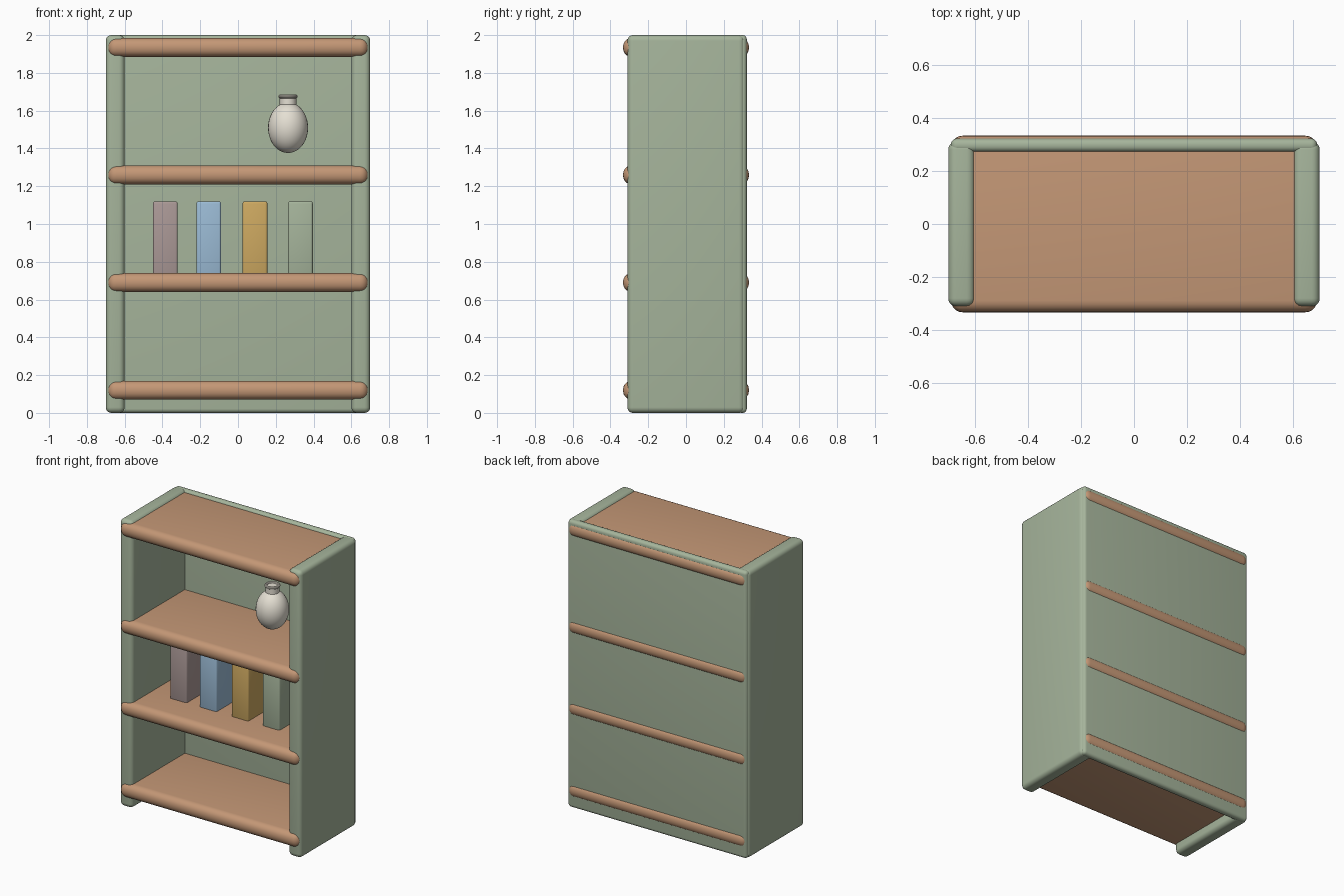
import bpy
import math

if "Cube" in bpy.data.objects:
    bpy.data.objects.remove(bpy.data.objects["Cube"])


def material(name, rgb):
    m = bpy.data.materials.new(name)
    m.diffuse_color = (*rgb, 1)
    m.use_nodes = True
    m.node_tree.nodes["Principled BSDF"].inputs["Base Color"].default_value = m.diffuse_color
    return m


GREEN = material("sage paint", (0.38, 0.46, 0.33))
WOOD = material("warm wood", (0.55, 0.31, 0.18))
CREAM = material("cream glaze", (0.78, 0.74, 0.65))


def finish(ob, name, mat):
    ob.name = name
    ob.data.materials.append(mat)
    bpy.ops.object.shade_smooth_by_angle(angle=math.radians(35))
    return ob


def rounded_box(name, lo, hi, bevel, mat, segments=5):
    center = [(a + b) / 2 for a, b in zip(lo, hi)]
    bpy.ops.mesh.primitive_cube_add(size=1, location=center)
    ob = bpy.context.object
    ob.scale = [b - a for a, b in zip(lo, hi)]
    bpy.ops.object.transform_apply(location=False, rotation=False, scale=True)
    mod = ob.modifiers.new("rounding", 'BEVEL')
    mod.width = bevel
    mod.segments = segments
    bpy.ops.object.modifier_apply(modifier=mod.name)
    return finish(ob, name, mat)


# Upright side panels
for side, x in (("left", -0.65), ("right", 0.65)):
    rounded_box(side + "_side_panel", (x - 0.05, -0.31, 0), (x + 0.05, 0.31, 2), 0.03, GREEN)

# Back panel
rounded_box("back_panel", (-0.69, 0.272, 0), (0.69, 0.322, 2), 0.022, GREEN)

# Four shelves that poke through the front and the back
for i, z in enumerate((0.12, 0.69, 1.26, 1.935)):
    rounded_box(f"shelf_{i + 1}", (-0.69, -0.333, z - 0.05), (0.69, 0.333, z + 0.05), 0.045, WOOD)

# Row of books
books = (("mauve", -0.385, (0.41, 0.32, 0.31)), ("blue", -0.155, (0.33, 0.50, 0.67)),
         ("ochre", 0.09, (0.62, 0.40, 0.12)), ("sage", 0.33, (0.38, 0.46, 0.33)))
for name, x, rgb in books:
    rounded_box(name + "_book", (x - 0.066, -0.11, 0.73), (x + 0.066, 0.11, 1.12),
                0.012, material(name + " cover", rgb), 3)

# Vase: egg-shaped body, neck and rim
VX = 0.265
bpy.ops.mesh.primitive_uv_sphere_add(segments=32, ring_count=20, radius=1, location=(VX, 0, 1.51))
bpy.context.object.scale = (0.106, 0.106, 0.134)
bpy.ops.object.transform_apply(location=False, rotation=False, scale=True)
finish(bpy.context.object, "vase_body", CREAM)
bpy.ops.mesh.primitive_cylinder_add(vertices=32, radius=0.044, depth=0.07, location=(VX, 0, 1.64))
finish(bpy.context.object, "vase_neck", CREAM)
bpy.ops.mesh.primitive_torus_add(major_segments=32, minor_segments=10, major_radius=0.041,
                                 minor_radius=0.01, location=(VX, 0, 1.675))
finish(bpy.context.object, "vase_rim", CREAM)
